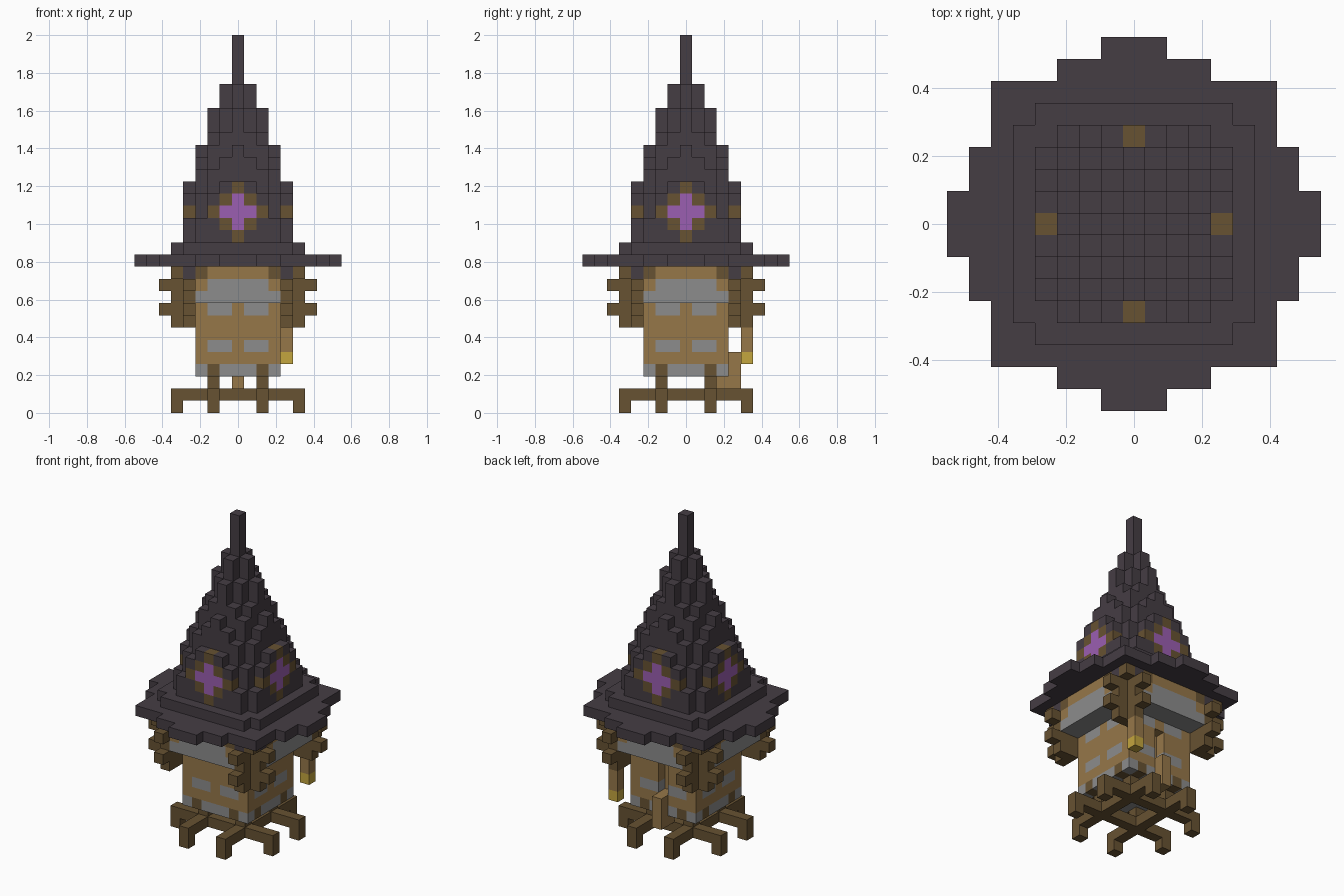
import bpy
import bmesh
from mathutils import Vector

cube = bpy.data.objects.get("Cube")
if cube:
    bpy.data.objects.remove(cube, do_unlink=True)

UNIT = 2 / 31  # edge of one block


def linear(c):
    c /= 255
    return c / 12.92 if c <= 0.04045 else ((c + 0.055) / 1.055) ** 2.4


def material(name, *rgb):
    mat = bpy.data.materials.new(name)
    color = [linear(c) for c in rgb] + [1]
    mat.diffuse_color = color
    mat.use_nodes = True
    mat.node_tree.nodes["Principled BSDF"].inputs["Base Color"].default_value = color
    return mat


HAT = material("dark plum cloth", 69, 61, 68)
TAN = material("tan planks", 150, 119, 73)
STONE = material("grey stone", 140, 140, 140)
WOOD = material("brown wood", 103, 82, 50)
PURPLE = material("purple gem", 155, 94, 177)
YELLOW = material("yellow lamp", 196, 166, 62)


def fill(blocks, mat, xs, ys, zs):
    """Fill a box of blocks; each range is inclusive, or a single number."""
    spans = [range(r, r + 1) if isinstance(r, int) else range(r[0], r[1] + 1) for r in (xs, ys, zs)]
    for x in spans[0]:
        for y in spans[1]:
            for z in spans[2]:
                blocks[x, y, z] = mat


def four_sides(x, y):
    """The same spot on the front, right, back and left."""
    return [(x, -y), (y, x), (-x, y), (-y, -x)]


def eight_spots(x, y):
    return set(four_sides(x, y) + four_sides(-x, y))


def build(name, blocks):
    """Make one object out of the outer faces of its blocks."""
    bm = bmesh.new()
    mats = list(dict.fromkeys(blocks.values()))
    for pos, mat in blocks.items():
        centre = Vector((pos[0], pos[1], pos[2] + 0.5))
        for axis in range(3):
            for sign in (-1, 1):
                near = list(pos)
                near[axis] += sign
                if tuple(near) in blocks:
                    continue
                n, u, v = Vector(), Vector(), Vector()
                n[axis] = sign / 2
                u[(axis + 1) % 3] = sign / 2
                v[(axis + 2) % 3] = 1 / 2
                corners = [n - u - v, n + u - v, n + u + v, n - u + v]
                face = bm.faces.new([bm.verts.new((centre + c) * UNIT) for c in corners])
                face.material_index = mats.index(mat)
    bmesh.ops.remove_doubles(bm, verts=bm.verts, dist=UNIT / 100)
    mesh = bpy.data.meshes.new(name)
    bm.to_mesh(mesh)
    bm.free()
    for mat in mats:
        mesh.materials.append(mat)
    obj = bpy.data.objects.new(name, mesh)
    bpy.context.collection.objects.link(obj)
    return obj


# Hat brim, rounded in steps
brim = {}
for across, along in ((8, 1), (7, 3), (6, 6)):
    fill(brim, HAT, (-across, across), (-along, along), 12)
    fill(brim, HAT, (-along, along), (-across, across), 12)
fill(brim, HAT, (-5, 5), (-4, 4), 13)
fill(brim, HAT, (-4, 4), (-5, 5), 13)
build("hat_brim", brim)

# Hat cone: column tops by distance from the two axes
TOPS = ((30,), (26, 24), (24, 22, 21), (21, 20, 19, 17), (18, 18, 17, 15))
cone = {}
for x in range(-4, 5):
    for y in range(-4, 5):
        far, close = max(abs(x), abs(y)), min(abs(x), abs(y))
        if close < len(TOPS[far]):
            fill(cone, HAT, x, y, (14, TOPS[far][close]))

# Gem emblem on each side of the cone
for a in range(-2, 3):
    for b in range(-2, 3):
        reach = abs(a) + abs(b)
        if reach <= 2:
            for x, y in four_sides(a, 4):
                cone[x, y, 16 + b] = PURPLE if reach < 2 else WOOD
build("hat_cone", cone)

# House body with stone base and windows
house = {}
fill(house, STONE, (-3, 3), (-3, 3), 3)
fill(house, TAN, (-3, 3), (-3, 3), (4, 11))
for z in (5, 8):
    for a in (1, 2):
        for x, y in eight_spots(a, 3):
            house[x, y, z] = STONE
for x, y in eight_spots(2, 3):
    house[x, y, 3] = WOOD
for z in (5, 6, 7):  # doorway in the back
    del house[0, 3, z]
build("house_body", house)

# Overhanging upper storey on all four sides
bays = {}
for a in range(-3, 4):
    for depth in (4, 5):
        for x, y in four_sides(a, depth):
            edge = abs(a) == 3
            fill(bays, STONE, x, y, (9, 10))
            if edge:
                bays[x, y, 10] = TAN
            bays[x, y, 11] = WOOD if edge else TAN
build("upper_storey", bays)

# Corner posts with stubby pegs
posts = {}
for x, y in eight_spots(4, 4):
    fill(posts, WOOD, x, y, (7, 11))
for x, y in eight_spots(5, 5):
    posts[x, y, 11] = WOOD
for x, y in eight_spots(4, 5):
    fill(posts, WOOD, x, y, (7, 10))
    posts[x, y, 11] = HAT
for x, y in eight_spots(4, 6):
    for z in (8, 10):
        posts[x, y, z] = WOOD
build("corner_posts", posts)

# Hanging lamp
lamp = {}
fill(lamp, TAN, 4, 5, (5, 6))
fill(lamp, YELLOW, 4, 5, 4)
build("hanging_lamp", lamp)

# Step below the back door
step = {}
fill(step, TAN, 0, 4, (2, 4))
fill(step, TAN, 0, 3, 2)
build("door_step", step)

# Crossed beams with feet and short stilts
legs = {}
for s in (-2, 2):
    fill(legs, WOOD, (-5, 5), s, 1)
    fill(legs, WOOD, s, (-5, 5), 1)
    for t in (-2, 2):
        fill(legs, WOOD, s, t, 2)
for x, y in eight_spots(2, 5):
    legs[x, y, 0] = WOOD
build("legs", legs)
